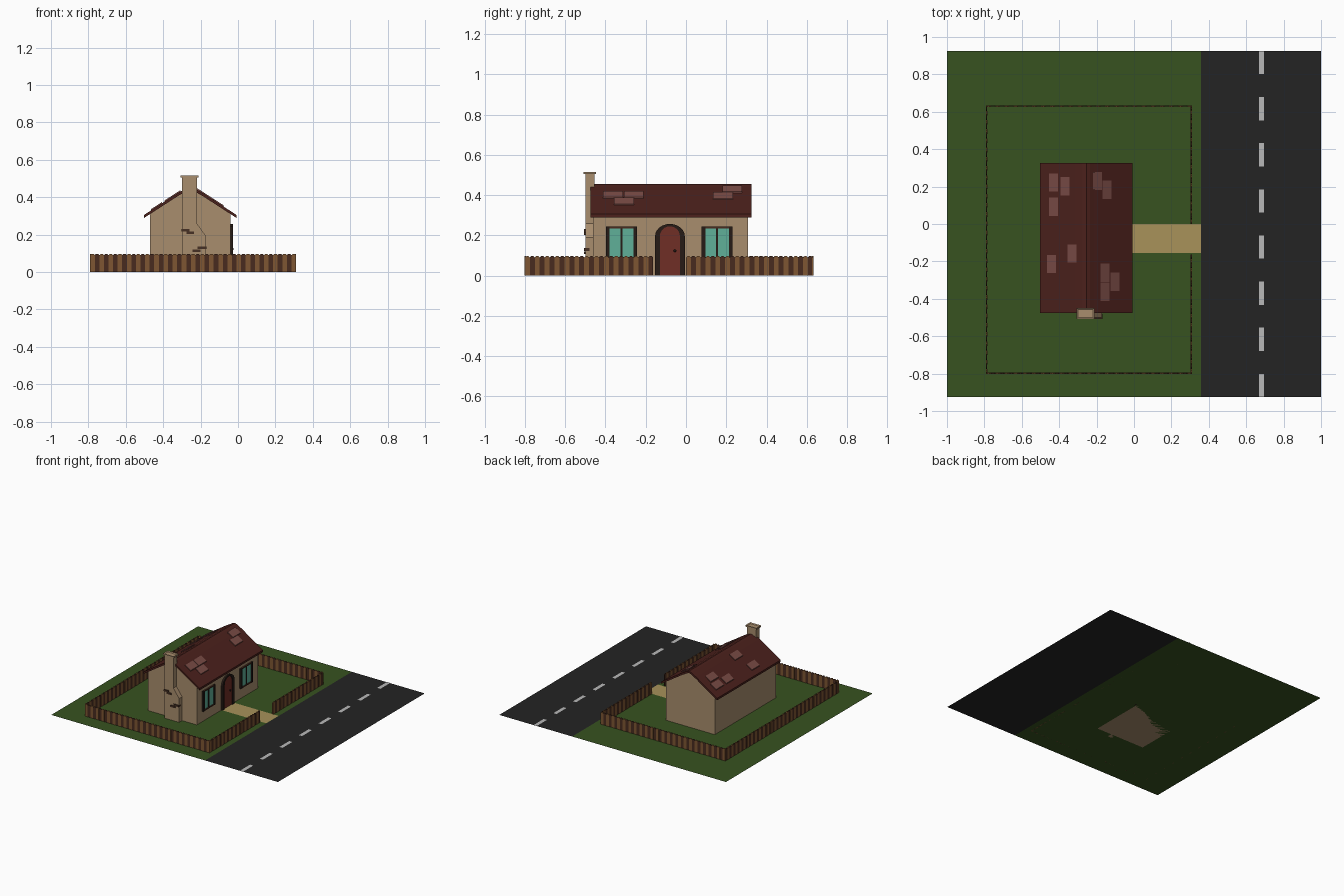
import bpy, bmesh, math
from mathutils import Vector

if "Cube" in bpy.data.objects:
    bpy.data.objects.remove(bpy.data.objects["Cube"])


def material(name, r, g, b):
    m = bpy.data.materials.new(name)
    lin = [((c / 255 + 0.055) / 1.055) ** 2.4 if c > 10 else c / 3295 for c in (r, g, b)]
    m.diffuse_color = (*lin, 1)
    m.use_nodes = True
    m.node_tree.nodes["Principled BSDF"].inputs["Base Color"].default_value = m.diffuse_color
    return m


GRASS = material("grass", 55, 82, 32)
ROAD = material("asphalt", 36, 36, 36)
PAINT = material("road_paint", 185, 185, 185)
SAND = material("sand", 168, 146, 90)
WALL = material("plaster", 168, 141, 109)
ROOF = material("roof_red", 76, 33, 28)
TILE = material("tile_pink", 122, 76, 70)
DARK = material("dark_wood", 38, 27, 22)
DOOR = material("door_red", 112, 46, 38)
GLASS = material("glass", 96, 176, 152)
LIGHT_WOOD = material("light_wood", 126, 86, 50)
BROWN = material("brown_wood", 72, 43, 31)
BRICK = material("brick", 70, 48, 36)

ORDER = {"x": lambda u, v, d: (d, u, v), "y": lambda u, v, d: (u, d, v), "z": lambda u, v, d: (u, v, d)}


def add_prism(bm, pts, axis, a, b, slot=0):
    """Extrude a 2D profile along an axis from a to b."""
    f = ORDER[axis]
    lo = [bm.verts.new(f(u, v, a)) for u, v in pts]
    hi = [bm.verts.new(f(u, v, b)) for u, v in pts]
    n = len(pts)
    faces = [bm.faces.new(lo), bm.faces.new(hi)]
    faces += [bm.faces.new((lo[i], lo[(i + 1) % n], hi[(i + 1) % n], hi[i])) for i in range(n)]
    for fc in faces:
        fc.material_index = slot


def finish(bm, name, *mats, normals=True):
    if normals:
        bmesh.ops.recalc_face_normals(bm, faces=bm.faces[:])
    me = bpy.data.meshes.new(name)
    bm.to_mesh(me)
    bm.free()
    for m in mats:
        me.materials.append(m)
    ob = bpy.data.objects.new(name, me)
    bpy.context.collection.objects.link(ob)
    return ob


def prism(name, mat, pts, axis, a, b):
    bm = bmesh.new()
    add_prism(bm, pts, axis, a, b)
    return finish(bm, name, mat)


def rect(u0, u1, v0, v1):
    return [(u0, v0), (u1, v0), (u1, v1), (u0, v1)]


def box(name, mat, x0, x1, y0, y1, z0, z1):
    return prism(name, mat, rect(x0, x1, y0, y1), "z", z0, z1)


def sheet(name, mat, x0, x1, y0, y1, z):
    bm = bmesh.new()
    bm.faces.new([bm.verts.new((x, y, z)) for x, y in rect(x0, x1, y0, y1)])
    return finish(bm, name, mat, normals=False)


# Ground, road, lane dashes and garden path
sheet("lawn", GRASS, -1, 0.357, -0.925, 0.925, 0)
sheet("road", ROAD, 0.357, 1, -0.925, 0.925, 0)
for i in range(8):
    y = 0.925 - i * 0.2466
    sheet("lane_dash", PAINT, 0.667, 0.695, y - 0.124, y, 0.002)
sheet("garden_path", SAND, -0.045, 0.357, -0.155, 0, 0.002)

# House walls with gables
CX, EAVE, SLOPE = -0.255, 0.305, 0.645
prism("walls", WALL, [(-0.47, 0), (-0.04, 0), (-0.04, 0.315), (-0.22, 0.43), (-0.29, 0.43), (-0.47, 0.315)],
      "y", -0.462, 0.308)

# Roof shell with a softened ridge
right = [(0.247, EAVE), (0.06, 0.426), (0.04, 0.437), (0.02, 0.449), (0, 0.456)]
outer = [(CX + d, z) for d, z in right] + [(CX - d, z) for d, z in right[-2::-1]]
inner = [(x, z - 0.016) for x, z in reversed(outer)]
prism("roof", ROOF, outer + inner, "y", -0.475, 0.325)


# Raised odd tiles lying on the slopes
def roof_tile(x, y):
    s = 1 if x > CX else -1
    pts = []
    for dx, lift in ((-0.024, -0.003), (0.024, -0.003), (0.024, 0.007), (-0.024, 0.007)):
        d = abs(x + dx - CX)
        pts.append((x + dx, EAVE + (0.247 - d) * SLOPE + lift))
    prism("roof_tile", TILE, pts, "y", y - 0.049, y + 0.049)


for x, y in ((-0.196, 0.23), (-0.144, 0.184), (-0.154, -0.26), (-0.154, -0.363), (-0.101, -0.308),
             (-0.431, 0.222), (-0.37, 0.201), (-0.431, 0.093), (-0.332, -0.158), (-0.442, -0.214)):
    roof_tile(x, y)

# Chimney breast, cap with recess, and exposed bricks
prism("chimney", WALL, [(-0.3, 0), (-0.17, 0), (-0.17, 0.19), (-0.22, 0.26), (-0.22, 0.509), (-0.3, 0.509)],
      "y", -0.5, -0.455)
bm = bmesh.new()
add_prism(bm, rect(-0.308, -0.211, -0.508, -0.448), "z", 0.504, 0.516)
bm.normal_update()
top = max(bm.faces, key=lambda f: f.calc_center_median().z)
bmesh.ops.recalc_face_normals(bm, faces=bm.faces[:])
bmesh.ops.inset_region(bm, faces=[top], thickness=0.012)
bmesh.ops.translate(bm, verts=top.verts[:], vec=Vector((0, 0, -0.006)))
finish(bm, "chimney_cap", WALL)
for x0, x1, z0 in ((-0.301, -0.26, 0.217), (-0.275, -0.236, 0.202), (-0.216, -0.168, 0.123), (-0.243, -0.2, 0.107)):
    box("exposed_brick", BRICK, x0, x1, -0.507, -0.48, z0, z0 + 0.014)


# Arched door and frame
def arch(y0, y1, spring, ztop, n=12):
    c, r = (y0 + y1) / 2, (y1 - y0) / 2
    return [(c + r * math.cos(math.pi * i / n), spring + (ztop - spring) * math.sin(math.pi * i / n))
            for i in range(n + 1)]


out, inn = arch(-0.154, -0.006, 0.195, 0.257), arch(-0.13, -0.03, 0.195, 0.245)
loop = [(out[0][0], 0)] + out + [(out[-1][0], 0), (inn[-1][0], 0)] + inn[::-1] + [(inn[0][0], 0)]
prism("door_frame", DARK, loop, "x", -0.05, -0.026)
prism("door", DOOR, [(inn[0][0], 0)] + inn + [(inn[-1][0], 0)], "x", -0.05, -0.033)
bpy.ops.mesh.primitive_uv_sphere_add(segments=10, ring_count=6, radius=0.007, location=(-0.03, -0.055, 0.123))
knob = bpy.context.object
knob.name = "door_knob"
knob.data.materials.append(DARK)

# Windows: frame bars around two panes
for yc in (-0.32, 0.155):
    for s in (-1, 1):
        y = yc + s * 0.068
        box("window_jamb", DARK, -0.05, -0.028, y - 0.009, y + 0.009, 0.083, 0.243)
    box("window_mullion", DARK, -0.05, -0.031, yc - 0.005, yc + 0.005, 0.09, 0.236)
    box("window_head", BROWN, -0.05, -0.029, yc - 0.06, yc + 0.06, 0.235, 0.243)
    box("window_sill", BROWN, -0.05, -0.029, yc - 0.06, yc + 0.06, 0.083, 0.092)
    box("window_glass", GLASS, -0.05, -0.035, yc - 0.06, yc + 0.06, 0.09, 0.237)


# Fence runs of alternating pickets with pointed tops
def fence(name, axis, start, end, at):
    bm = bmesh.new()
    n = round((end - start) / 0.0245)
    w = (end - start) / n
    for i in range(n):
        a, b = start + i * w, start + (i + 1) * w
        pts = [(a, 0), (b, 0), (b, 0.09), (b - w * 0.3, 0.097), (a + w * 0.3, 0.097), (a, 0.09)]
        t = 0.004 if i % 2 == 0 else 0.003
        add_prism(bm, pts, axis, at - t, at + t, i % 2)
    finish(bm, name, LIGHT_WOOD, BROWN)


fence("fence_front", "y", -0.79, 0.31, -0.798)
fence("fence_back", "y", -0.79, 0.31, 0.63)
fence("fence_left", "x", -0.8, 0.63, -0.788)
fence("fence_right_near", "x", -0.8, -0.163, 0.306)
fence("fence_right_far", "x", 0, 0.63, 0.306)
